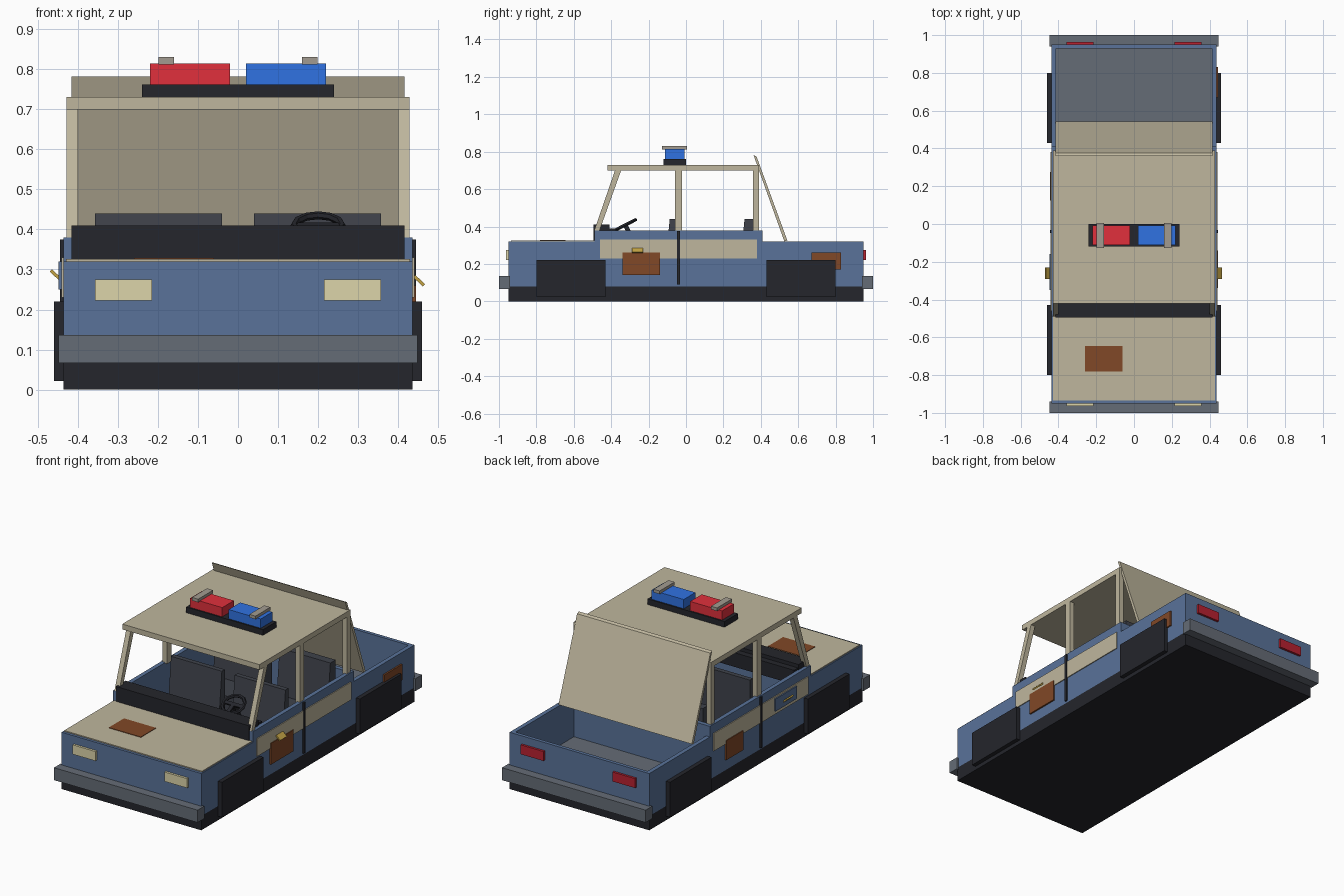
import bpy, math
from mathutils import Vector

if "Cube" in bpy.data.objects:
    bpy.data.objects.remove(bpy.data.objects["Cube"])

COLORS = {
    "blue": (0.10, 0.17, 0.32), "tan": (0.52, 0.47, 0.34), "black": (0.018, 0.019, 0.025),
    "steel": (0.13, 0.15, 0.18), "seat": (0.05, 0.055, 0.07), "rust": (0.22, 0.065, 0.02),
    "red": (0.75, 0.03, 0.045), "tail_red": (0.48, 0.015, 0.03), "lamp_blue": (0.03, 0.17, 0.76),
    "cream": (0.72, 0.66, 0.40), "gold": (0.55, 0.37, 0.06), "bracket": (0.36, 0.33, 0.28),
}
MATS = {}
for key, c in COLORS.items():
    MATS[key] = bpy.data.materials.new(key)
    MATS[key].diffuse_color = (*c, 1)


def finish(name, mesh, color):
    ob = bpy.data.objects.new(name, mesh)
    mesh.materials.append(MATS[color])
    bpy.context.collection.objects.link(ob)
    return ob


def prism(name, profile, x0, x1, color):
    """Extrude a (y, z) profile from x0 to x1."""
    n = len(profile)
    verts = [(x, y, z) for x in (x0, x1) for y, z in profile]
    faces = [tuple(range(n))[::-1], tuple(range(n, 2 * n))]
    faces += [(i, (i + 1) % n, n + (i + 1) % n, n + i) for i in range(n)]
    area = sum(profile[i][0] * profile[(i + 1) % n][1] - profile[(i + 1) % n][0] * profile[i][1]
               for i in range(n))
    if area < 0:
        faces = [f[::-1] for f in faces]
    mesh = bpy.data.meshes.new(name)
    mesh.from_pydata(verts, [], faces)
    return finish(name, mesh, color)


def box(name, x, y, z, color):
    return prism(name, [(y[0], z[0]), (y[1], z[0]), (y[1], z[1]), (y[0], z[1])], x[0], x[1], color)


def pair(name, x0, x1, profile, color):
    """Same part on both sides of the car."""
    prism(name + "_right", profile, x0, x1, color)
    prism(name + "_left", profile, -x1, -x0, color)


def rect(y0, y1, z0, z1):
    return [(y0, z0), (y1, z0), (y1, z1), (y0, z1)]


# Chassis and bodywork
box("chassis", (-.436, .436), (-.95, .95), (0, .08), "black")
box("engine_bay", (-.412, .412), (-.95, -.47), (.08, .32), "blue")
pair("side_wall", .412, .436, [(-.95, .08), (.95, .08), (.95, .32), (.41, .32), (.41, .38),
                               (-.49, .38), (-.49, .32), (-.95, .32)], "blue")
box("tail_wall", (-.412, .412), (.93, .95), (.08, .32), "blue")
box("bulkhead", (-.412, .412), (.385, .41), (.08, .38), "blue")
box("trunk_floor", (-.412, .412), (.41, .93), (.08, .095), "steel")
box("hood", (-.43, .43), (-.935, -.48), (.32, .326), "tan")
box("dashboard", (-.416, .416), (-.495, -.41), (.31, .41), "black")
box("dashboard_shelf", (-.412, .412), (-.41, -.375), (.31, .39), "black")

# Bumpers and lights
box("front_bumper", (-.448, .448), (-1, -.94), (.066, .136), "steel")
box("rear_bumper", (-.448, .448), (.94, 1), (.066, .136), "steel")
pair("headlight", .215, .357, rect(-.963, -.945, .222, .275), "cream")
pair("taillight", .215, .357, rect(.945, .963, .222, .275), "tail_red")

# Wheel blocks, door stripes and door gaps
pair("front_wheel", .415, .46, rect(-.80, -.43, .022, .22), "black")
pair("rear_wheel", .415, .46, rect(.43, .80, .022, .22), "black")
pair("door_stripe", .43, .441, rect(-.46, .38, .23, .33), "tan")
pair("door_gap", .43, .445, rect(-.047, -.033, .09, .375), "black")

# Rust and replacement patches
box("hood_rust", (-.26, -.06), (-.78, -.645), (.32, .329), "rust")
box("door_rust_right", (.43, .445), (-.34, -.14), (.14, .26), "rust")
box("fender_rust_right", (.43, .445), (.67, .83), (.17, .26), "rust")
box("door_rust_left", (-.445, -.43), (.125, .275), (.14, .25), "rust")
box("door_patch_left", (-.448, -.43), (-.35, -.16), (.25, .32), "blue")

# Tilted door handles
for name, x, z in (("handle_right", .452, .272), ("handle_left", -.455, .286)):
    ob = box(name, (-.017, .017), (-.03, .03), (-.004, .004), "gold")
    ob.location = (x, -.26, z)
    ob.rotation_euler.y = math.radians(43)

# Roof, pillars and propped trunk lid
box("roof", (-.428, .428), (-.42, .39), (.70, .73), "tan")
pair("front_pillar", .40, .428, [(-.49, .38), (-.462, .38), (-.345, .705), (-.378, .705)], "tan")
pair("middle_pillar", .40, .428, rect(-.06, -.022, .375, .705), "tan")
pair("rear_pillar", .40, .428, rect(.358, .39, .375, .705), "tan")
prism("trunk_lid", [(.526, .32), (.542, .325), (.377, .775), (.361, .782)], -.416, .416, "tan")

# Roof light bar
box("light_bar_base", (-.24, .24), (-.12, 0), (.73, .762), "black")
box("red_lamp", (-.22, -.02), (-.112, -.008), (.76, .814), "red")
box("blue_lamp", (.02, .22), (-.112, -.008), (.76, .814), "lamp_blue")
pair("lamp_bracket", .16, .198, rect(-.127, .006, .812, .83), "bracket")

# Seats: cushion plus sloped backrest
for row, y, t in (("front", -.06, .035), ("rear", .36, .055)):
    pair(row + "_seat_back", .04, .357,
         [(y - t - .02, .16), (y, .16), (y, .44), (y - t + .008, .44)], "seat")
    pair(row + "_seat_cushion", .04, .357, rect(y - .24, y, .08, .19), "seat")

# Steering wheel with spokes and column
tilt = math.radians(27)
hub = Vector((.20, -.325, .408))
bpy.ops.mesh.primitive_torus_add(major_segments=12, minor_segments=6, major_radius=.06,
                                 minor_radius=.01, location=hub, rotation=(tilt, 0, 0))
rim = bpy.context.object
rim.name = "steering_wheel"
rim.data.materials.append(MATS["black"])
for name, x, y, z in (("wheel_crossbar", .058, (-.01, .01), (-.005, .005)),
                      ("wheel_spoke", .01, (-.058, 0), (-.005, .005)),
                      ("steering_column", .012, (-.012, .012), (-.10, 0))):
    ob = box(name, (-x, x), y, z, "black")
    ob.location = hub
    ob.rotation_euler.x = tilt

for m in bpy.data.materials:
    if m.users and not m.is_grease_pencil:
        m.use_nodes = True
        m.node_tree.nodes["Principled BSDF"].inputs["Base Color"].default_value = m.diffuse_color
